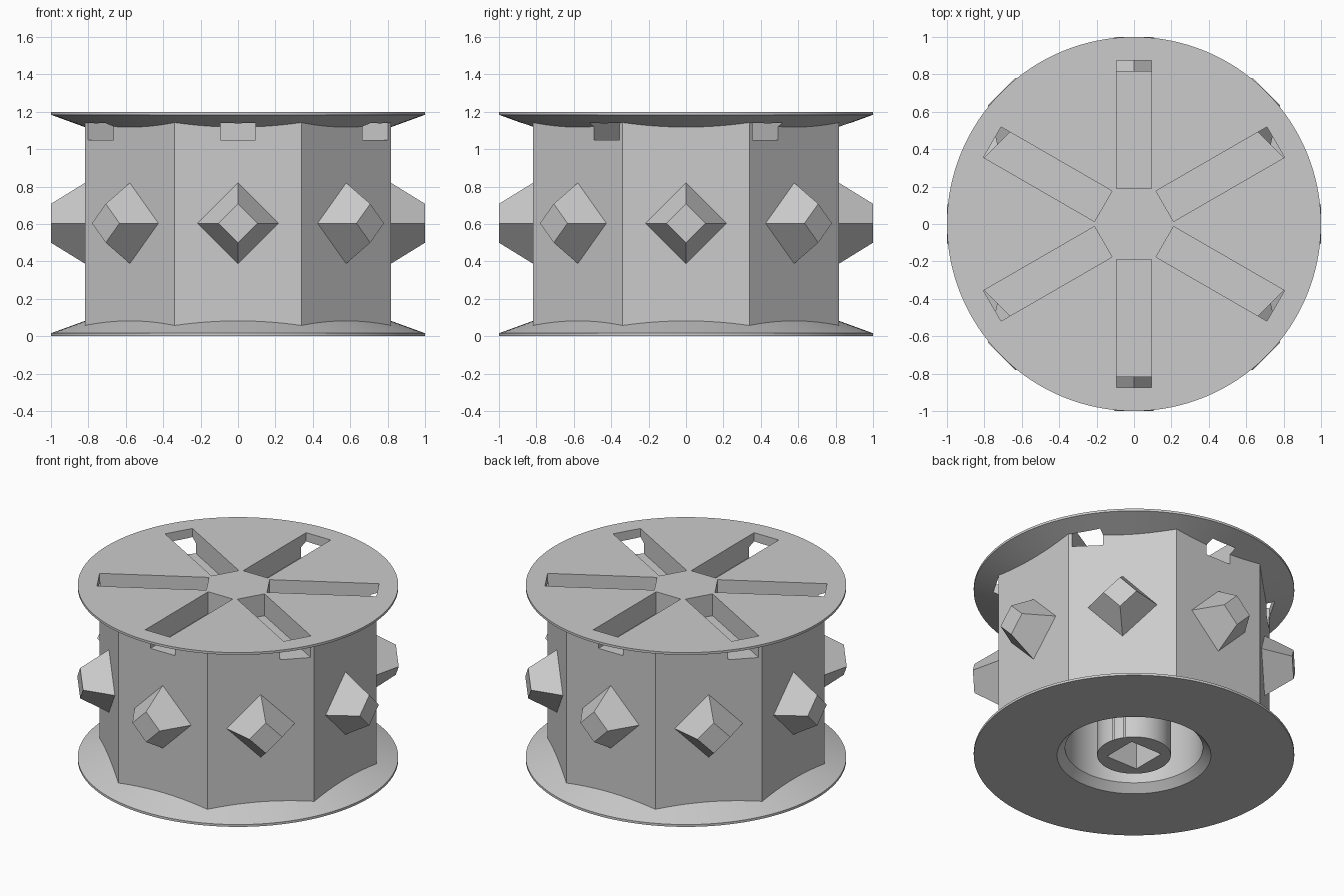
import bpy, bmesh
from math import pi, sin, cos, tan, radians
from mathutils import Matrix, Vector

old = bpy.data.objects.get("Cube")
if old:
    bpy.data.objects.remove(old, do_unlink=True)

grey = bpy.data.materials.new("plain grey")
grey.use_nodes = True
GREY = (0.6, 0.6, 0.6, 1)
grey.diffuse_color = GREY
grey.node_tree.nodes["Principled BSDF"].inputs["Base Color"].default_value = GREY

HEIGHT = 1.2
APOTHEM = 0.818
SEGMENTS = 128


def make_object(name, bm):
    bmesh.ops.recalc_face_normals(bm, faces=bm.faces)
    mesh = bpy.data.meshes.new(name)
    bm.to_mesh(mesh)
    bm.free()
    obj = bpy.data.objects.new(name, mesh)
    bpy.context.collection.objects.link(obj)
    mesh.materials.append(grey)
    return obj


def revolve(name, profile):
    """Closed (radius, height) profile turned around the z axis."""
    bm = bmesh.new()
    verts = [bm.verts.new((r, 0, z)) for r, z in profile]
    edges = [bm.edges.new((v, verts[i - 1])) for i, v in enumerate(verts)]
    bmesh.ops.spin(bm, geom=verts + edges, cent=(0, 0, 0), axis=(0, 0, 1),
                   angle=2 * pi, steps=SEGMENTS)
    bmesh.ops.remove_doubles(bm, verts=bm.verts, dist=1e-4)
    bmesh.ops.dissolve_degenerate(bm, edges=bm.edges, dist=1e-5)
    loose = [e for e in bm.edges if not e.link_faces]
    bmesh.ops.delete(bm, geom=loose, context='EDGES')
    return make_object(name, bm)


def box(name, low, high, angle=0):
    low, high = Vector(low), Vector(high)
    size = high - low
    place = (Matrix.Rotation(angle, 4, 'Z') @ Matrix.Translation((low + high) / 2)
             @ Matrix.Diagonal((*size, 1)))
    bm = bmesh.new()
    bmesh.ops.create_cube(bm, size=1, matrix=place)
    return make_object(name, bm)


def combine(target, tool, operation):
    mod = target.modifiers.new("combine", 'BOOLEAN')
    mod.operation = operation
    mod.solver = 'EXACT'
    mod.object = tool
    bpy.context.view_layer.objects.active = target
    bpy.ops.object.modifier_apply(modifier=mod.name)
    bpy.data.objects.remove(tool, do_unlink=True)


# Eight-sided drum, a flat side facing the front
bm = bmesh.new()
bmesh.ops.create_cone(bm, cap_ends=True, segments=8, depth=HEIGHT - 0.02,
                      radius1=APOTHEM / cos(pi / 8), radius2=APOTHEM / cos(pi / 8),
                      matrix=Matrix.Translation((0, 0, HEIGHT / 2))
                      @ Matrix.Rotation(pi / 8, 4, 'Z'))
drum = make_object("drum", bm)

# Round flanges, thin at the rim and thicker towards the drum
RIM, INNER = 0.016, 0.6
thick = RIM + (1 - INNER) * tan(radians(20))
flange = [(0, 0), (1, 0), (1, RIM), (INNER, thick), (0, thick)]
combine(drum, revolve("bottom_flange", flange), 'UNION')
combine(drum, revolve("top_flange", [(r, HEIGHT - z) for r, z in flange]), 'UNION')

# Ring-shaped cavity around the hub, chamfered at its mouth
cavity = [(0.23, -0.05), (0.53, -0.05), (0.43, 0.05), (0.43, 0.9), (0.23, 0.9)]
combine(drum, revolve("cavity", cavity), 'DIFFERENCE')

# Square drive hole in the hub
combine(drum, box("drive_hole", (-0.12, -0.12, -0.1), (0.12, 0.12, 0.8)), 'DIFFERENCE')

# Six radial slots through the top, open at the drum sides
for i in range(6):
    slot = box("slot", (0.19, -0.094, 1.05), (0.875, 0.094, 1.4), pi / 6 + i * pi / 3)
    combine(drum, slot, 'DIFFERENCE')

bpy.ops.object.select_all(action='DESELECT')
drum.select_set(True)
bpy.context.view_layer.objects.active = drum
bpy.ops.object.shade_smooth_by_angle(angle=radians(12))

# Blunt diamond studs, one on each side of the drum
TIP, BASE, SINK = 0.104, 0.216, 0.02
length = 1 - APOTHEM
root = BASE + (BASE - TIP) * SINK / length
for i in range(8):
    angle = i * pi / 4
    centre = (APOTHEM - SINK + 1) / 2
    bm = bmesh.new()
    bmesh.ops.create_cone(bm, cap_ends=True, segments=4, depth=length + SINK,
                          radius1=root, radius2=TIP,
                          matrix=Matrix.Translation((centre * cos(angle), centre * sin(angle), 0.604))
                          @ Matrix.Rotation(angle, 4, 'Z') @ Matrix.Rotation(pi / 2, 4, 'Y'))
    make_object("stud_%d" % (i + 1), bm)
